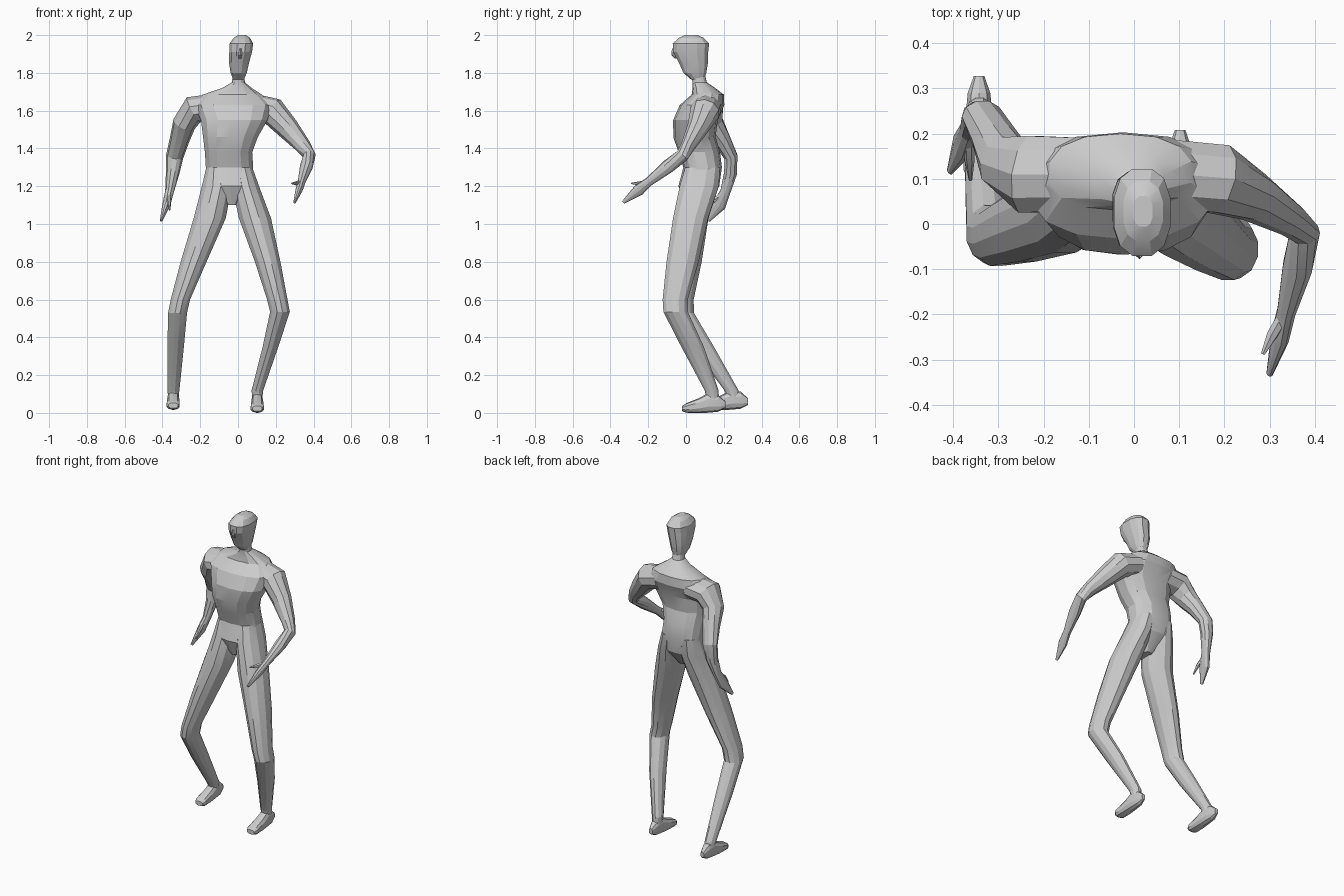
import bpy, bmesh, math
from mathutils import Vector

X, Y, Z = Vector((1, 0, 0)), Vector((0, 1, 0)), Vector((0, 0, 1))


def loft(name, rings, axis=None, sides=12, square=1.0):
    """Closed skin through rings (x, y, z, ra, rb). With an axis the rings stay
    square to it; without one they follow the path, ra lying towards y."""
    bm = bmesh.new()
    pts = [Vector(r[:3]) for r in rings]
    loops = []
    for i, (x, y, z, ra, rb) in enumerate(rings):
        if axis:
            u, v = X, axis.cross(X)
        else:
            t = (pts[min(i + 1, len(pts) - 1)] - pts[max(i - 1, 0)]).normalized()
            u = (Y - t * t.y).normalized()
            v = t.cross(u)
        loop = []
        for k in range(sides):
            a = 2 * math.pi * (k + 0.5) / sides
            c, s = math.cos(a), math.sin(a)
            c = math.copysign(abs(c) ** square, c)
            s = math.copysign(abs(s) ** square, s)
            loop.append(bm.verts.new(pts[i] + u * ra * c + v * rb * s))
        loops.append(loop)
    for a, b in zip(loops, loops[1:]):
        for k in range(sides):
            n = (k + 1) % sides
            bm.faces.new((a[k], a[n], b[n], b[k]))
    bm.faces.new(loops[0])
    bm.faces.new(loops[-1])
    bmesh.ops.recalc_face_normals(bm, faces=bm.faces)
    mesh = bpy.data.meshes.new(name)
    bm.to_mesh(mesh)
    bm.free()
    obj = bpy.data.objects.new(name, mesh)
    bpy.context.collection.objects.link(obj)
    return obj


def foot(name, x, toe, lift):
    profile = [(0, .026, .024, .014), (.02, .036, .027, .025), (.09, .034, .040, .040),
               (.14, .031, .055, .053), (.19, .026, .052, .045), (.228, .012, .045, .018)]
    return loft(name, [(x, toe + d, z + lift, w, h) for d, w, z, h in profile], Y, 10, .8)


# torso from crotch to neck
body = loft("body", [
    (-.035, .050, 1.10, .030, .050), (-.040, .068, 1.20, .125, .108),
    (-.045, .088, 1.30, .128, .102), (-.050, .070, 1.38, .128, .110),
    (-.040, .045, 1.46, .148, .112), (-.020, .050, 1.55, .180, .118),
    (-.025, .085, 1.63, .210, .118), (-.030, .115, 1.685, .160, .085),
    (-.005, .095, 1.72, .080, .060), (.002, .072, 1.75, .035, .038),
    (.003, .065, 1.79, .032, .035)], Z, 14, .85)

# head
head = loft("head", [
    (.002, .062, 1.765, .030, .036), (.004, .047, 1.80, .044, .062),
    (.005, .040, 1.85, .054, .078), (.014, .025, 1.91, .062, .095),
    (.018, .026, 1.955, .064, .099), (.020, .028, 1.985, .045, .068),
    (.020, .028, 2.0, .022, .035)], Z, 12, .8)
nose = loft("nose", [
    (.014, -.062, 1.93, .006, .012), (.012, -.062, 1.895, .010, .016),
    (.010, -.045, 1.875, .008, .012)], Z, 6)

# legs
left_leg = loft("left_leg", [
    (.020, .088, 1.30, .058, .095), (.040, .070, 1.20, .074, .107),
    (.090, .024, 1.03, .088, .096), (.157, -.018, .80, .070, .088),
    (.208, -.057, .60, .056, .069), (.222, -.055, .535, .054, .067),
    (.172, .035, .35, .043, .062), (.103, .135, .12, .032, .038),
    (.101, .145, .06, .026, .032)], Z)
right_leg = loft("right_leg", [
    (-.112, .088, 1.30, .058, .095), (-.112, .070, 1.20, .082, .107),
    (-.150, .028, 1.03, .088, .094), (-.235, .000, .80, .071, .086),
    (-.305, -.026, .60, .053, .069), (-.320, -.022, .53, .052, .066),
    (-.330, .090, .35, .045, .060), (-.342, .240, .12, .033, .039),
    (-.342, .255, .07, .027, .032)], Z)

# feet
left_foot = foot("left_foot", .102, -.02, -.001)
right_foot = foot("right_foot", -.343, .10, .015)

# arms, bent at the elbow, ending in mitten hands
left_arm = loft("left_arm", [
    (.080, .110, 1.62, .080, .070), (.185, .100, 1.595, .080, .075),
    (.265, .060, 1.505, .056, .060), (.345, .010, 1.412, .038, .042),
    (.378, -.020, 1.362, .036, .034), (.362, -.095, 1.305, .037, .034),
    (.337, -.195, 1.225, .024, .021), (.323, -.250, 1.180, .032, .019),
    (.300, -.332, 1.115, .009, .007)], None, 10)
left_thumb = loft("left_thumb", [
    (.333, -.200, 1.222, .014, .012), (.306, -.245, 1.215, .013, .011),
    (.285, -.288, 1.215, .005, .004)], None, 6)
right_arm = loft("right_arm", [
    (-.120, .110, 1.62, .085, .070), (-.235, .110, 1.605, .090, .075),
    (-.285, .135, 1.530, .066, .062), (-.310, .190, 1.445, .048, .052),
    (-.336, .238, 1.355, .037, .046), (-.346, .236, 1.270, .036, .036),
    (-.363, .208, 1.170, .028, .023), (-.380, .175, 1.100, .038, .021),
    (-.407, .118, 1.018, .010, .007)], None, 10)
right_thumb = loft("right_thumb", [
    (-.366, .195, 1.16, .014, .012), (-.364, .140, 1.12, .013, .011),
    (-.362, .098, 1.075, .005, .004)], None, 6)

# weld the parts into one skin
bpy.context.view_layer.objects.active = body
for part in (head, nose, left_leg, right_leg, left_foot, right_foot,
             left_arm, right_arm, left_thumb, right_thumb):
    mod = body.modifiers.new("weld_" + part.name, 'BOOLEAN')
    mod.operation, mod.solver, mod.object = 'UNION', 'EXACT', part
    bpy.ops.object.modifier_apply(modifier=mod.name)
    bpy.data.objects.remove(part)
body.select_set(True)
bpy.ops.object.shade_smooth_by_angle(angle=math.radians(18))
